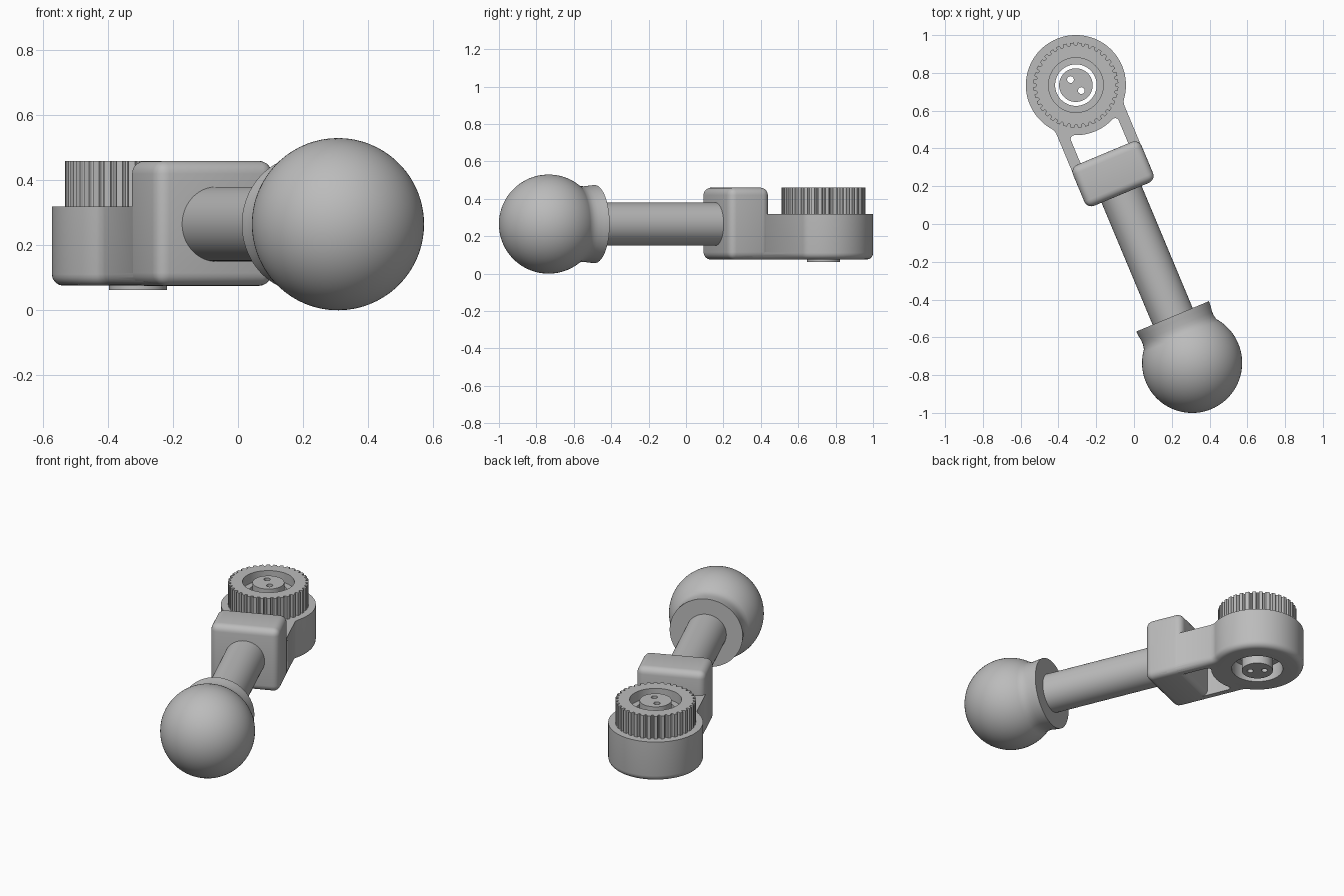
import bpy, bmesh, math
from mathutils import Matrix, Vector

cube = bpy.data.objects.get("Cube")
if cube:
    bpy.data.objects.remove(cube, do_unlink=True)

TURN = math.radians(22.7)      # the arm lies diagonally; parts are built along local y
END = 0.797                    # distance from the middle to the hub and ball centres
HUB_R = 0.265
BOTTOM, DECK, TOP = 0.075, 0.32, 0.46
AXIS_Z = 0.267

grey = bpy.data.materials.new("neutral grey")
grey.use_nodes = True
grey.diffuse_color = (0.5, 0.5, 0.5, 1)
grey.node_tree.nodes["Principled BSDF"].inputs["Base Color"].default_value = (0.5, 0.5, 0.5, 1)


def make(name, bm):
    bmesh.ops.recalc_face_normals(bm, faces=bm.faces)
    mesh = bpy.data.meshes.new(name)
    bm.to_mesh(mesh)
    bm.free()
    mesh.materials.append(grey)
    obj = bpy.data.objects.new(name, mesh)
    bpy.context.collection.objects.link(obj)
    obj.rotation_euler.z = TURN
    return obj


def select(obj):
    bpy.ops.object.select_all(action='DESELECT')
    obj.select_set(True)
    bpy.context.view_layer.objects.active = obj


def smooth(obj, angle=32):
    select(obj)
    bpy.ops.object.shade_smooth_by_angle(angle=math.radians(angle))


def boolean(obj, other, operation='DIFFERENCE'):
    bpy.context.view_layer.update()
    select(obj)
    mod = obj.modifiers.new("cut", 'BOOLEAN')
    mod.operation, mod.solver, mod.object = operation, 'EXACT', other
    bpy.ops.object.modifier_apply(modifier=mod.name)
    bpy.data.objects.remove(other, do_unlink=True)


def arc(cx, cy, r, a0, a1, n):
    return [(cx + r * math.cos(a0 + (a1 - a0) * i / n),
             cy + r * math.sin(a0 + (a1 - a0) * i / n)) for i in range(n + 1)]


def prism(name, outline, z0, z1, bevel=0):
    bm = bmesh.new()
    base = bm.faces.new([bm.verts.new((x, y, z0)) for x, y in outline])
    rim = list(base.edges)
    top = bmesh.ops.extrude_face_region(bm, geom=[base], use_keep_orig=True)
    verts = [g for g in top["geom"] if isinstance(g, bmesh.types.BMVert)]
    bmesh.ops.translate(bm, vec=(0, 0, z1 - z0), verts=verts)
    if bevel:
        bmesh.ops.recalc_face_normals(bm, faces=bm.faces)
        bmesh.ops.bevel(bm, geom=rim, offset=bevel, segments=5, profile=0.5, affect='EDGES')
    return make(name, bm)


def disc(name, r, z0, z1, x=0, y=END, n=64):
    return prism(name, arc(x, y, r, 0, math.tau, n)[:-1], z0, z1)


def lathe_y(name, profile, steps=72):
    # profile of (radius, y) spun about the long axis
    bm = bmesh.new()
    verts = [bm.verts.new((r, y, 0)) for r, y in profile]
    edges = [bm.edges.new(pair) for pair in zip(verts, verts[1:])]
    bmesh.ops.spin(bm, geom=verts + edges, cent=(0, 0, 0), axis=(0, 1, 0),
                   angle=math.tau, steps=steps)
    bmesh.ops.remove_doubles(bm, verts=bm.verts, dist=0.0001)
    bmesh.ops.translate(bm, vec=(0, 0, AXIS_Z - 0.002), verts=bm.verts)
    return make(name, bm)


def mirrored(half):
    return half + [(-x, y) for x, y in reversed(half) if x > 0.0001]


# Hub and two arms, with blended corners where the arms meet the round hub
arm_x, blend = 0.195, 0.06
reach = arm_x + blend
drop = math.sqrt((HUB_R + blend) ** 2 - reach ** 2)
lean = math.atan2(drop, reach)
half = [(arm_x, 0.3)]
half += arc(reach, END - drop, blend, math.pi, math.pi - lean, 6)
half += arc(0, END, HUB_R, -lean, math.pi / 2, 40)[1:]
body = prism("hub_and_fork", mirrored(half), BOTTOM + 0.001, DECK, 0.035)

# Opening between the arms
slot_x, blend = 0.137, 0.02
inset = slot_x - blend
drop = math.sqrt((HUB_R + blend) ** 2 - inset ** 2)
lean = math.atan2(drop, -inset)
half = [(slot_x, 0.36)]
half += arc(inset, END - drop, blend, 0, lean, 6)
half += arc(0, END, HUB_R, lean - math.pi, -math.pi / 2, 10)[1:]
boolean(body, prism("slot_cutter", mirrored(half), 0, 1))

# Stepped bore through the hub
boolean(body, disc("bore_cutter", 0.11, 0, 1))
boolean(body, disc("counterbore_cutter", 0.147, 0, 0.17))

# Rounded block joining the fork to the shaft
bm = bmesh.new()
bmesh.ops.create_cube(bm, size=1, matrix=Matrix.Translation((0, 0.288, (BOTTOM + TOP) / 2))
                      @ Matrix.Diagonal((0.394, 0.235, TOP - BOTTOM, 1)))
bmesh.ops.bevel(bm, geom=list(bm.edges), offset=0.04, segments=5, profile=0.5, affect='EDGES')
boolean(body, make("block", bm), 'UNION')
smooth(body)

# Knurled knob with a recessed top
teeth, outer, root = 36, 0.225, 0.209
outline = []
for i in range(teeth):
    for part, r in ((0, outer), (0.5, outer), (0.54, 0.214), (0.66, root),
                    (0.84, root), (0.96, 0.214)):
        a = math.tau * (i + part) / teeth
        outline.append((r * math.cos(a), END + r * math.sin(a)))
knob = prism("knurled_knob", outline, DECK - 0.005, TOP)
boolean(knob, disc("knob_bore_cutter", 0.11, 0, 1))
boolean(knob, disc("knob_recess_cutter", 0.145, 0.4, 1))
smooth(knob)

# Centre post with two pin holes
post = disc("centre_post", 0.089, 0.063, 0.455)
for side in (1, -1):
    pin = Vector((0.041 * side, 0)), math.radians(112)
    boolean(post, disc("pin_cutter", 0.018, 0, 1, pin[0].x * math.cos(pin[1]),
                       END + pin[0].x * math.sin(pin[1]), 20))
smooth(post)

# Shaft
smooth(lathe_y("shaft", [(0, -0.56), (0.115, -0.56), (0.115, 0.2), (0, 0.2)]))

# Ball with a flared collar, in one turned profile
profile = [(0, -0.53), (0.209, -0.53), (0.206, -0.56), (0.202, -0.59), (0.203, -0.61)]
start = math.asin(0.165 / HUB_R)
profile += arc(0, -END, HUB_R, start, -math.pi / 2, 36)
smooth(lathe_y("ball_and_collar", profile))
